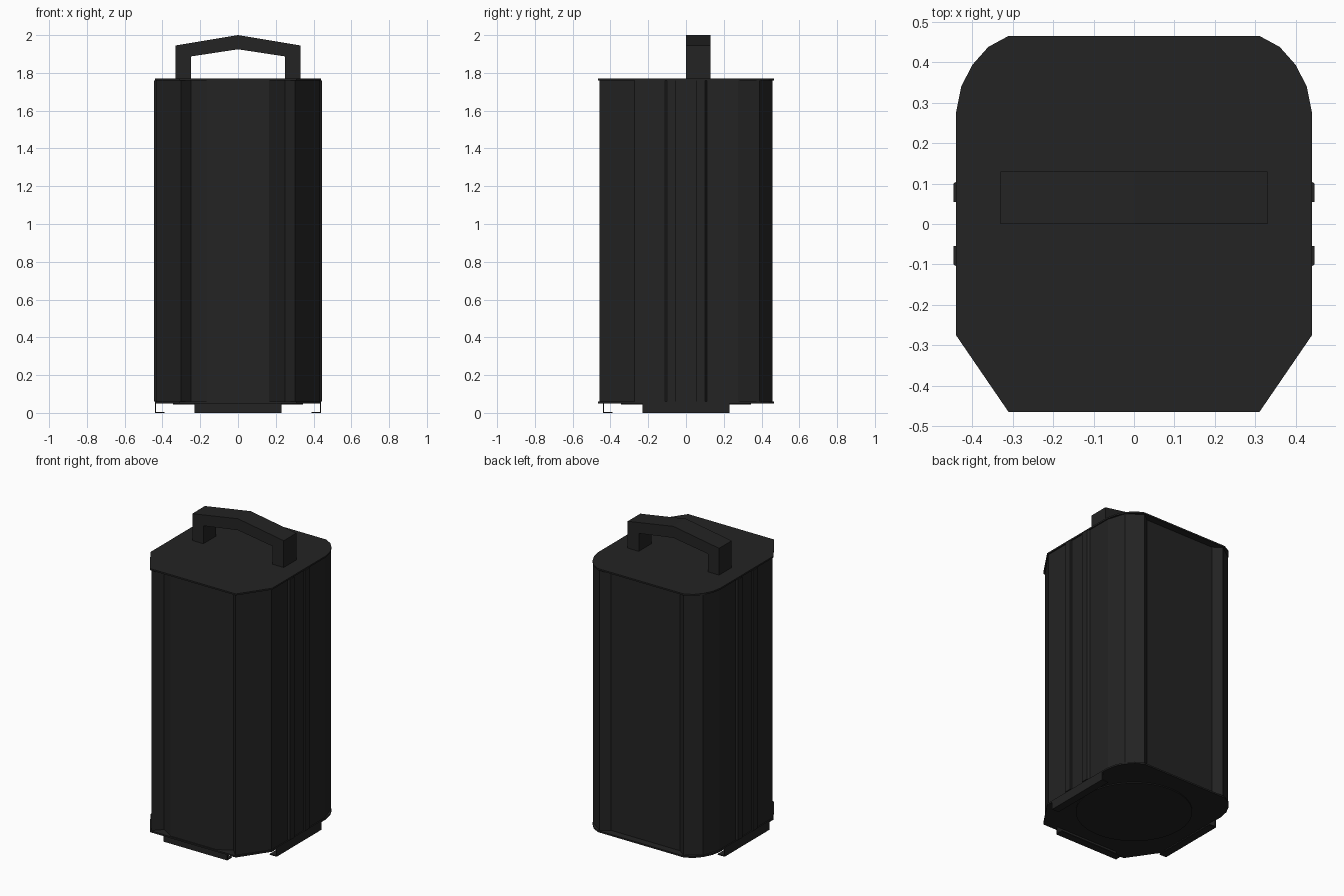
import bpy, bmesh
from mathutils import Vector

cube = bpy.data.objects.get("Cube")
if cube:
    bpy.data.objects.remove(cube)

# One dark finish for everything
black = bpy.data.materials.new("charcoal_black")
black.use_nodes = True
color = (0.017, 0.017, 0.017, 1)
black.diffuse_color = color
bsdf = next(n for n in black.node_tree.nodes if n.type == 'BSDF_PRINCIPLED')
bsdf.inputs["Base Color"].default_value = color
bsdf.inputs["Roughness"].default_value = 0.6


def prism(name, points, direction):
    """Extrude a planar outline of 3D points along a direction."""
    bm = bmesh.new()
    face = bm.faces.new([bm.verts.new(p) for p in points])
    ext = bmesh.ops.extrude_face_region(bm, geom=[face])
    moved = [g for g in ext["geom"] if isinstance(g, bmesh.types.BMVert)]
    bmesh.ops.translate(bm, vec=Vector(direction), verts=moved)
    bmesh.ops.recalc_face_normals(bm, faces=bm.faces)
    mesh = bpy.data.meshes.new(name)
    bm.to_mesh(mesh)
    bm.free()
    mesh.materials.append(black)
    obj = bpy.data.objects.new(name, mesh)
    bpy.context.collection.objects.link(obj)
    return obj


def mirrored(half):
    """Close a half outline by mirroring it across x = 0."""
    return half + [(-x, y) for x, y in reversed(half)]


def slab(name, half, low, high):
    return prism(name, [(x, y, low) for x, y in mirrored(half)], (0, 0, high - low))


# End plates: chamfered front corners, rounded back corners
plate = [(0.31, -0.465), (0.44, -0.275), (0.44, 0.275), (0.427, 0.34),
         (0.4, 0.393), (0.36, 0.438), (0.31, 0.465)]
slab("top_plate", plate, 1.76, 1.77)
slab("bottom_plate", plate, 0.05, 0.06)

# Body: front V grooves, ribbed sides, recessed back panel
side_rib = [(0.433, 0.11), (0.446, 0.1), (0.446, 0.055), (0.433, 0.055)]
body = [(0.165, -0.458), (0.25, -0.405), (0.302, -0.458), (0.433, -0.272)]
body += [(x, -y) for x, y in side_rib] + side_rib[::-1]
body += [(0.433, 0.275), (0.397, 0.39), (0.302, 0.458), (0.25, 0.418)]
slab("body", body, 0.06, 1.76)

# Peaked carrying handle
handle = mirrored([(0.25, 1.77), (0.33, 1.77), (0.33, 1.945), (0, 2.0)][:3])
handle = [(0.25, 1.77), (0.33, 1.77), (0.33, 1.945), (0, 2.0),
          (-0.33, 1.945), (-0.33, 1.77), (-0.25, 1.77),
          (-0.25, 1.887), (0, 1.925), (0.25, 1.887)]
prism("handle", [(x, 0, z) for x, z in handle], (0, 0.13, 0))

# Round base disc
bpy.ops.mesh.primitive_cylinder_add(vertices=32, radius=0.345, depth=0.006,
                                    location=(0, 0, 0.047))
disc = bpy.context.object
disc.name = "base_disc"
disc.data.materials.append(black)

# L-shaped foot rails on the front and both sides
rail = [(0.44, 0.05), (0.44, 0), (0.39, 0), (0.39, 0.006), (0.434, 0.006), (0.434, 0.05)]
for name, s in (("left_foot_rail", 1), ("right_foot_rail", -1)):
    prism(name, [(s * d, -0.23, z) for d, z in rail], (0, 0.46, 0))
prism("front_foot_rail", [(-0.23, -d, z) for d, z in rail], (0.46, 0, 0))
